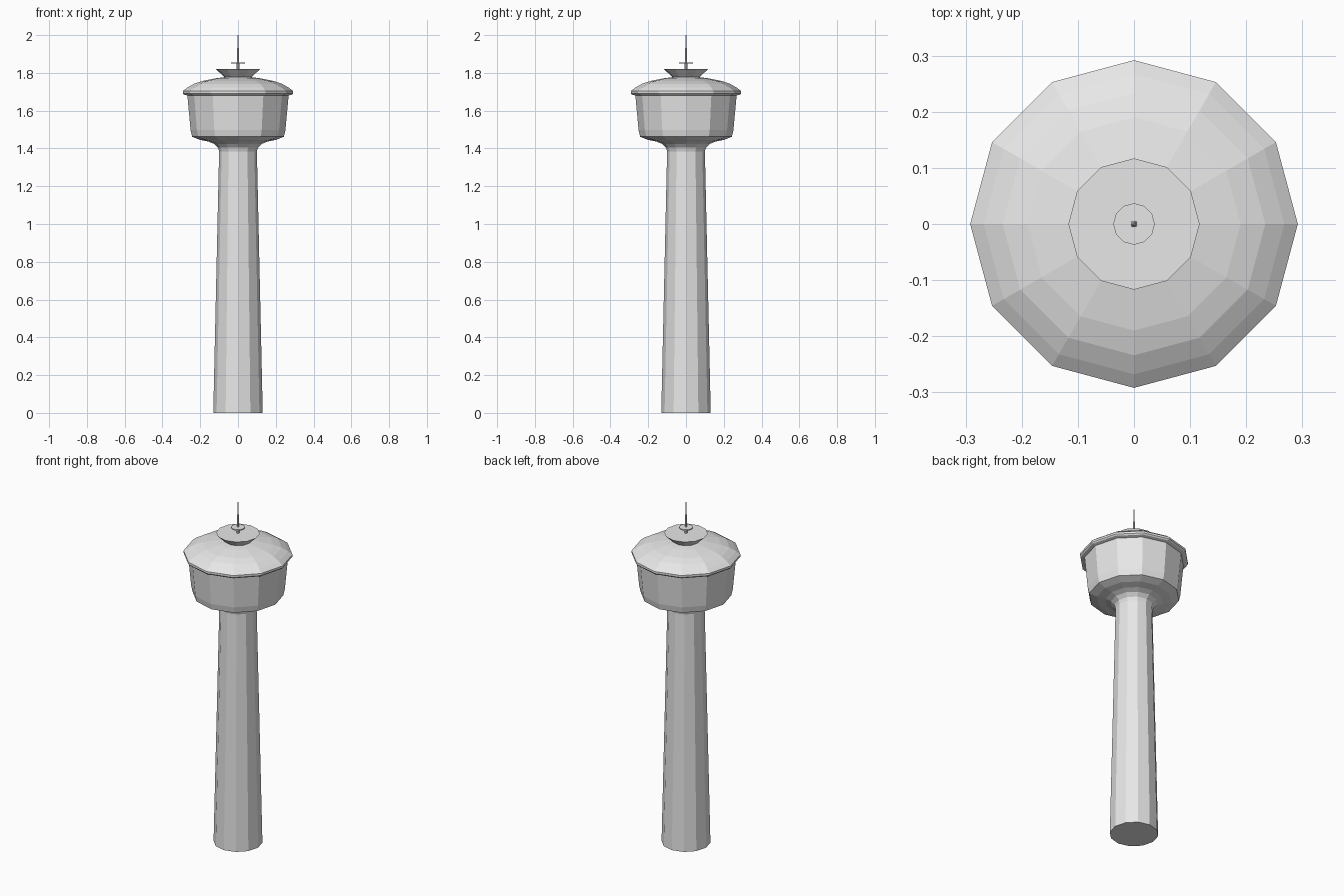
import bpy
import bmesh
from math import cos, sin, tau

cube = bpy.data.objects.get("Cube")
if cube:
    bpy.data.objects.remove(cube, do_unlink=True)

concrete = bpy.data.materials.new("pale_concrete")
concrete.use_nodes = True
GREY = (0.8, 0.8, 0.8, 1)
concrete.diffuse_color = GREY
concrete.node_tree.nodes["Principled BSDF"].inputs["Base Color"].default_value = GREY


def lathe(name, profile, sides=12):
    """Turn a (radius, height) profile, listed bottom to top, into a closed faceted solid."""
    bm = bmesh.new()
    rings = [[bm.verts.new((r * cos(tau * i / sides), r * sin(tau * i / sides), z))
              for i in range(sides)] for r, z in profile]
    for low, high in zip(rings, rings[1:]):
        for i in range(sides):
            j = (i + 1) % sides
            bm.faces.new((low[i], low[j], high[j], high[i]))
    bm.faces.new(rings[0][::-1])
    bm.faces.new(rings[-1])
    mesh = bpy.data.meshes.new(name)
    bm.to_mesh(mesh)
    bm.free()
    mesh.materials.append(concrete)
    obj = bpy.data.objects.new(name, mesh)
    bpy.context.collection.objects.link(obj)
    return obj


# Tapered shaft flaring into the tank and its overhanging shallow roof
lathe("tower_body", [
    (0.131, 0), (0.1, 1.385),                                    # shaft
    (0.106, 1.405), (0.125, 1.424), (0.155, 1.436),              # flare
    (0.2, 1.445), (0.243, 1.462),                                # tank floor
    (0.251, 1.497), (0.268, 1.68),                               # tank wall
    (0.286, 1.685), (0.292, 1.692), (0.292, 1.704),              # rim
    (0.268, 1.722), (0.234, 1.742), (0.19, 1.757),               # roof
    (0.115, 1.772), (0.065, 1.778),
])

# Flared cap on the roof
lathe("roof_cap", [(0.068, 1.774), (0.117, 1.82)])

# Antenna: stub, small disc and tapering spike
lathe("antenna_base", [(0.008, 1.815), (0.007, 1.853)], 8)
lathe("antenna_disc", [(0.037, 1.849), (0.037, 1.856)])
lathe("antenna_spike", [(0.006, 1.853), (0.004, 1.93), (0.002, 2)], 8)
